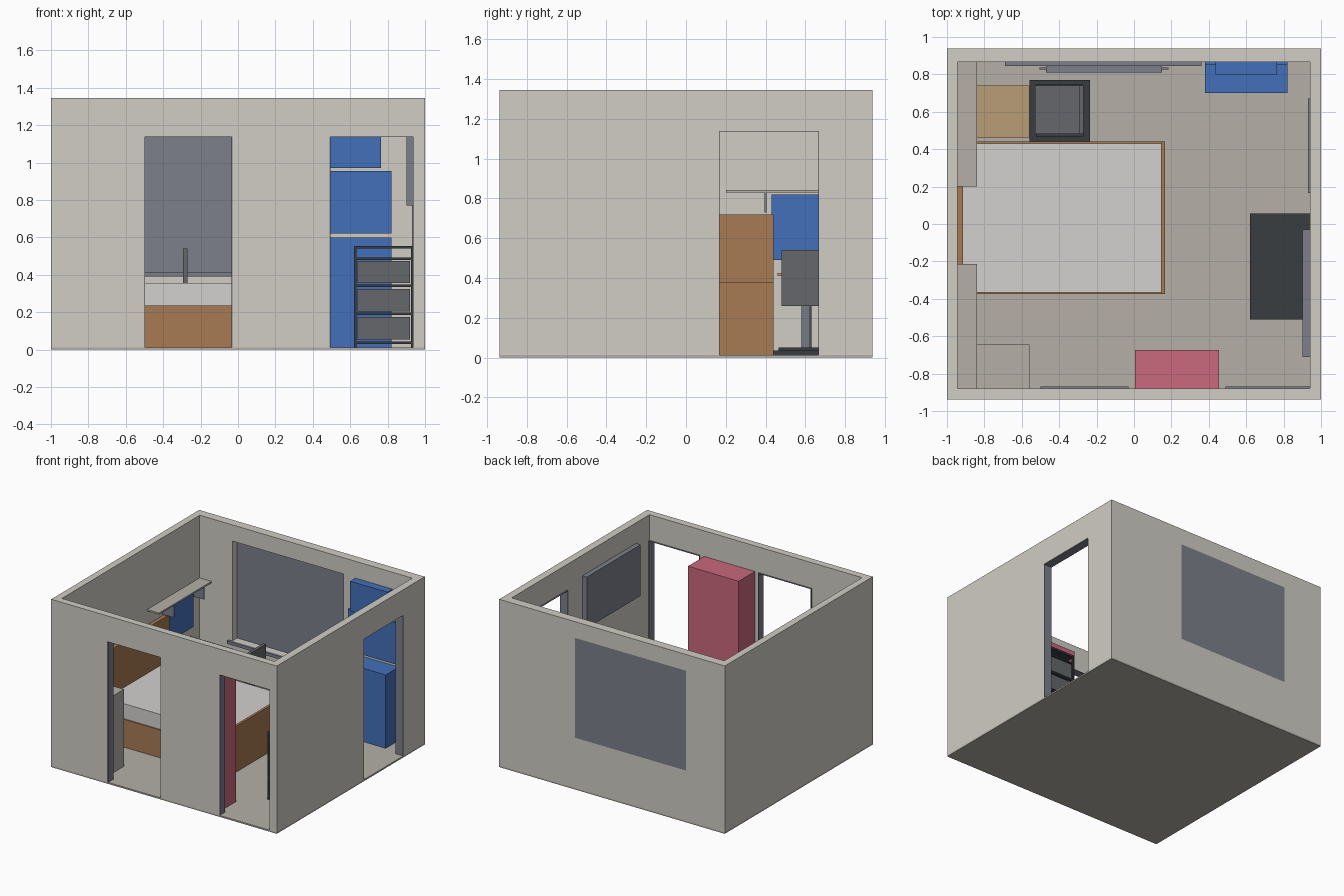
import bpy, bmesh
from mathutils import Matrix, Vector

if "Cube" in bpy.data.objects:
    bpy.data.objects.remove(bpy.data.objects["Cube"])

mats = {}


def material(name, hexcol):
    rgb = [int(hexcol[i:i + 2], 16) / 255 for i in (0, 2, 4)]
    m = bpy.data.materials.new(name)
    m.diffuse_color = [c ** 2.2 for c in rgb] + [1]
    m.use_nodes = True
    m.node_tree.nodes["Principled BSDF"].inputs["Base Color"].default_value = m.diffuse_color
    mats[name] = m


for n, h in dict(wall="cfccc3", floor="b3aea6", wood="a67a54", tan="b89c78", linen="d2d0cd",
                 blue="446fb8", pink="c8687c", slate="7c7f8a", dark="3c4043", grey="66676a").items():
    material(n, h)


def boxes(name, mat, *spans):
    """One object from boxes given as (x0, x1, y0, y1, z0, z1)."""
    bm = bmesh.new()
    for x0, x1, y0, y1, z0, z1 in spans:
        mtx = Matrix.Translation(((x0 + x1) / 2, (y0 + y1) / 2, (z0 + z1) / 2))
        mtx = mtx @ Matrix.Diagonal((x1 - x0, y1 - y0, z1 - z0, 1))
        bmesh.ops.create_cube(bm, size=1, matrix=mtx)
    me = bpy.data.meshes.new(name)
    bm.to_mesh(me)
    bm.free()
    ob = bpy.data.objects.new(name, me)
    bpy.context.collection.objects.link(ob)
    if mat:
        me.materials.append(mats[mat])
    return ob


# Room: inner faces and heights
L, R, F, B = -0.945, 0.94, -0.88, 0.865
Y, H, FL, DH = 0.937, 1.345, 0.012, 1.14

boxes("floor_slab", "floor", (-1, 1, -Y, Y, 0, FL))
walls = boxes("walls", "wall", (-1, 1, -Y, Y, FL, H))
cuts = [
    (L, R, F, B, -0.1, H + 0.1),                 # interior
    (-0.5, -0.03, -1.1, F + 0.05, -0.05, DH),    # front doorway, left
    (0.49, 0.937, -1.1, F + 0.05, -0.05, DH),    # front doorway, right
    (R - 0.05, 1.1, 0.165, 0.67, -0.05, DH),     # side doorway
    (-0.655, 0.33, B - 0.05, 1.1, 0.415, 1.215), # window
]
for c in cuts:
    cutter = boxes("cutter", None, c)
    cutter.hide_render = True
    mod = walls.modifiers.new("cut", 'BOOLEAN')
    mod.operation, mod.solver, mod.object = 'DIFFERENCE', 'EXACT', cutter
    bpy.context.view_layer.objects.active = walls
    bpy.ops.object.modifier_apply(modifier=mod.name)
    bpy.data.objects.remove(cutter)

# Thin door linings, slightly proud on the inside
t, p = 0.004, 0.01
for i, (a, b) in enumerate([(-0.5, -0.03), (0.49, 0.94)]):
    y0, y1 = -Y + 0.003, F + p
    boxes(f"door_lining_{i + 1}", "slate", (a, a + t, y0, y1, FL, DH), (b - t, b, y0, y1, FL, DH),
          (a, b, y0, y1, DH - t, DH))
x0, x1 = R - p, 0.997
boxes("side_door_lining", "slate", (x0, x1, 0.165, 0.165 + t, FL, DH), (x0, x1, 0.67 - t, 0.67, FL, DH),
      (x0, x1, 0.165, 0.67, DH - t, DH))

# Window pane, sill and radiator
boxes("window_pane", "slate", (-0.655, 0.33, 0.925, Y, 0.415, 1.215))
boxes("window_sill", "slate", (-0.69, 0.36, 0.845, B, 0.39, 0.415))
boxes("radiator", "slate", (-0.47, 0.15, 0.81, 0.845, 0.08, 0.34))
boxes("radiator_pipes", "slate", *[(-0.505, 0.185, 0.825, 0.838, z, z + 0.013) for z in (0.11, 0.29)])

# Bed
by0, by1 = -0.375, 0.44
boxes("headboard", "wood", (L, -0.915, by0, by1, FL, 0.72))
boxes("footboard", "wood", (0.145, 0.165, by0, by1, FL, 0.38))
boxes("bed_rails", "wood", (-0.915, 0.145, by0, by0 + 0.01, FL, 0.235),
      (-0.915, 0.145, by1 - 0.01, by1, FL, 0.235))
boxes("mattress", "linen", (-0.915, 0.145, by0 + 0.01, by1 - 0.01, 0.12, 0.355))

# Wall shelves with brackets, either side of the headboard
for name, a, b, br in (("back", 0.2, B, (0.40, 0.78)), ("front", F, -0.215, (-0.40, -0.78))):
    boxes(f"wall_shelf_{name}", "floor", (L, -0.84, a, b, 0.83, 0.843))
    boxes(f"shelf_brackets_{name}", "slate",
          *[(L, -0.845, y - 0.005, y + 0.005, 0.73, 0.83) for y in br])

# Desk board, picture above it, side cabinet
boxes("desk_board", "tan", (L, -0.56, 0.46, 0.74, 0.41, 0.425))
boxes("wall_picture", "blue", (L, L + 0.012, 0.43, 0.77, 0.49, 0.82))
boxes("side_cabinet", "floor", (L, -0.56, F, -0.645, FL, 0.63))

# Chair
boxes("chair_base", "dark", (-0.56, -0.235, 0.44, 0.77, FL, 0.035), (-0.525, -0.27, 0.465, 0.745, 0.035, 0.05))
bm = bmesh.new()
bmesh.ops.create_cone(bm, cap_ends=True, segments=12, radius1=0.025, radius2=0.025, depth=0.22,
                      matrix=Matrix.Translation(Vector((-0.4, 0.605, 0.155))))
me = bpy.data.meshes.new("chair_post")
bm.to_mesh(me)
bm.free()
me.materials.append(mats["slate"])
bpy.context.collection.objects.link(bpy.data.objects.new("chair_post", me))
boxes("chair_seat", "grey", (-0.53, -0.27, 0.48, 0.74, 0.26, 0.29))
boxes("chair_back", "grey", (-0.295, -0.27, 0.48, 0.74, 0.29, 0.54))

# Blue dresser, panel and top box in the back corner
boxes("dresser", "blue", (0.38, 0.82, 0.70, B, FL, 0.60))
boxes("dresser_panel", "blue", (0.38, 0.82, 0.853, B, 0.62, 0.955))
boxes("upper_box", "blue", (0.435, 0.765, 0.80, B, 0.97, 1.21))

# Wardrobe and wall screen
boxes("wardrobe", "pink", (0.005, 0.455, F, -0.675, FL, DH))
boxes("wall_screen", "slate", (0.90, R, -0.71, -0.03, 0.77, 1.18))

# Two open racks with pull-out bins
for i, (a, b) in enumerate([(-0.51, -0.2275), (-0.2275, 0.055)]):
    w = 0.014
    parts = [(x, x + w, y, y + w, FL, 0.54) for x in (0.62, R - w) for y in (a, b - w)]
    parts.append((0.62, R, a, b, 0.54, 0.555))
    for z in (0.48, 0.335, 0.185, 0.03):
        parts += [(0.62, R, a, a + w, z, z + 0.012), (0.62, R, b - w, b, z, z + 0.012),
                  (0.62, 0.62 + w, a, b, z, z + 0.012), (R - w, R, a, b, z, z + 0.012)]
    boxes(f"rack_{i + 1}", "dark", *parts)
    boxes(f"rack_bins_{i + 1}", "grey", *[(0.64, 0.92, a + 0.006, b - 0.006, z, z + 0.12)
                                          for z in (0.055, 0.205, 0.355)])
